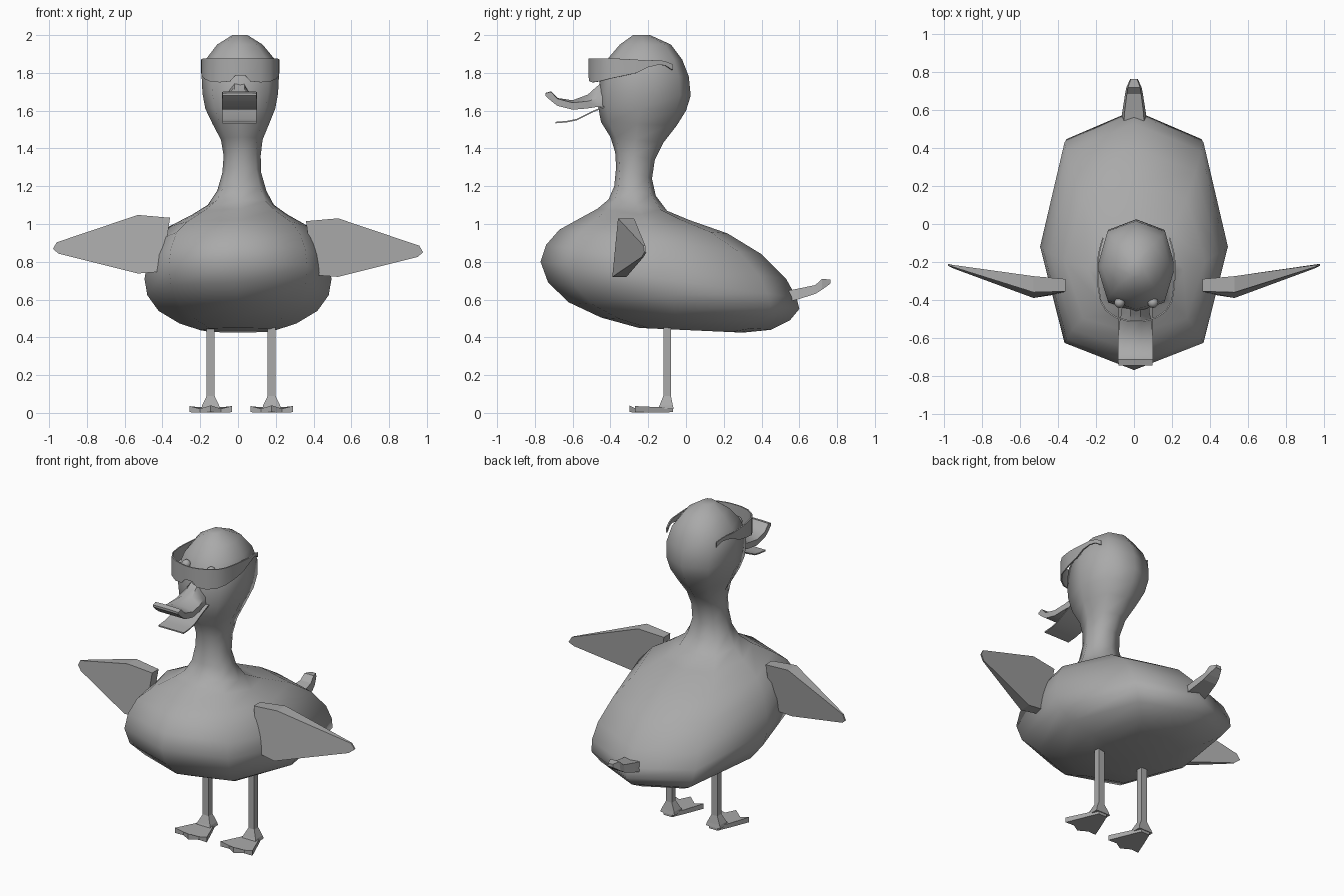
import bpy, bmesh, math
from mathutils import Vector

grey = bpy.data.materials.new("plain grey")
grey.diffuse_color = (0.4, 0.4, 0.4, 1)


def loft(name, rings, smooth_angle=None):
    """Skin closed rings of equal point count and cap both ends."""
    bm = bmesh.new()
    vs = [[bm.verts.new(p) for p in r] for r in rings]
    n = len(vs[0])
    for a, b in zip(vs, vs[1:]):
        for i in range(n):
            j = (i + 1) % n
            bm.faces.new((a[i], a[j], b[j], b[i]))
    bm.faces.new(vs[0][::-1])
    bm.faces.new(vs[-1])
    bmesh.ops.recalc_face_normals(bm, faces=bm.faces)
    me = bpy.data.meshes.new(name)
    bm.to_mesh(me)
    bm.free()
    me.materials.append(grey)
    ob = bpy.data.objects.new(name, me)
    bpy.context.collection.objects.link(ob)
    if smooth_angle:
        bpy.ops.object.select_all(action='DESELECT')
        ob.select_set(True)
        bpy.context.view_layer.objects.active = ob
        bpy.ops.object.shade_smooth_by_angle(angle=math.radians(smooth_angle))
    return ob


# Body, neck and head: eight-sided tilted rings
# front y, front z, back y, back z, half width, centre x
body = [
    (-.25, .45, .30, .425, .20, 0), (-.45, .505, .45, .44, .31, 0),
    (-.62, .585, .55, .49, .42, 0), (-.73, .69, .60, .55, .48, 0),
    (-.77, .80, .585, .61, .495, 0), (-.74, .89, .53, .71, .48, 0),
    (-.67, .97, .40, .84, .44, 0), (-.58, 1.02, .22, .95, .37, .005),
    (-.47, 1.08, .02, 1.02, .25, .01), (-.41, 1.13, -.10, 1.07, .175, .015),
    (-.38, 1.20, -.16, 1.15, .13, .02), (-.37, 1.30, -.18, 1.24, .103, .02),
    (-.375, 1.38, -.165, 1.34, .098, .022), (-.40, 1.46, -.12, 1.43, .11, .02),
    (-.45, 1.54, -.05, 1.52, .15, .015), (-.465, 1.62, 0, 1.60, .185, .012),
    (-.465, 1.70, .025, 1.68, .20, .012), (-.45, 1.80, .015, 1.78, .205, .012),
    (-.41, 1.88, -.02, 1.87, .18, .012), (-.35, 1.95, -.08, 1.95, .12, .01),
    (-.28, 2.0, -.19, 2.0, .04, .01)]
unit = [(0, -1), (.74, -.78), (1, 0), (.74, .78),
        (0, 1), (-.74, .78), (-1, 0), (-.74, -.78)]
rings = []
for yf, zf, yb, zb, hw, cx in body:
    yc = yf + .48 * (yb - yf)
    ring = []
    for u, v in unit:
        y = yc + v * ((yc - yf) if v < 0 else (yb - yc))
        ring.append((cx + u * hw, y, zf + (zb - zf) * (y - yf) / (yb - yf)))
    rings.append(ring)
loft("body_neck_head", rings, 75)

# Wings: tapered slabs, x, z, front y, back y
wing = [(.36, 1.015, -.355, -.29), (.53, 1.03, -.36, -.275), (.96, .885, -.225, -.215),
        (.98, .85, -.22, -.21), (.95, .825, -.235, -.225), (.53, .72, -.39, -.315),
        (.40, .73, -.37, -.31)]
for side, s, lift in (("left", 1, 0), ("right", -1, .018)):
    loft(side + "_wing", [[(s * p[0], p[k], p[1] + lift) for p in wing] for k in (2, 3)])

# Legs with flared ankles and webbed feet
foot = [(-.03, -.07, .035), (-.06, -.14, .03), (-.113, -.27, .036), (-.055, -.265, .022),
        (0, -.30, .04), (.055, -.265, .022), (.113, -.27, .036), (.06, -.14, .03),
        (.03, -.07, .035)]
for side, cx in (("left", .178), ("right", -.145)):
    leg = [(.02, .05, -.15, -.065), (.04, .045, -.14, -.07), (.09, .021, -.12, -.08),
           (.46, .021, -.12, -.08)]
    loft(side + "_leg", [[(cx - w, y0, z), (cx + w, y0, z), (cx + w, y1, z), (cx - w, y1, z)]
                         for z, w, y0, y1 in leg])
    loft(side + "_foot", [[(cx + x, y, z * k) for x, y, z in foot] for k in (.1, 1)])

# Tail: y, bottom z, top z, half width
tail = [(.50, .58, .64, .07), (.59, .60, .657, .062), (.685, .63, .677, .047),
        (.72, .652, .71, .04), (.765, .685, .705, .02)]
loft("tail", [[(-w, y, a), (w, y, a), (w * .8, y, b), (-w * .8, y, b)] for y, a, b, w in tail])

# Upper bill: y, bottom z, edge z, ridge z, half width
bill = [(-.42, 1.62, 1.67, 1.76, .07), (-.47, 1.62, 1.665, 1.73, .075),
        (-.52, 1.612, 1.65, 1.685, .085), (-.60, 1.605, 1.642, 1.655, .092),
        (-.68, 1.625, 1.663, 1.667, .092), (-.715, 1.652, 1.70, 1.702, .092),
        (-.745, 1.68, 1.692, 1.694, .09)]
loft("upper_bill", [[(.008 - w, y, a), (.008 + w, y, a), (.008 + w, y, b), (.008 + w * .35, y, c),
                     (.008 - w * .35, y, c), (.008 - w, y, b)] for y, a, b, c, w in bill], 35)

# Lower bill: thin bent plate
jaw = [(-.42, 1.622), (-.50, 1.588), (-.58, 1.548), (-.63, 1.538), (-.69, 1.533)]
loft("lower_bill", [[(.008 + x, y, z + t) for x, t in
                     ((-.09, 0), (.09, 0), (.09, .008), (-.09, .008))] for y, z in jaw], 35)

# Wraparound glasses: half x, y, bottom z, top z, with nose notch and ear hooks
band = [(.025, -.517, 1.787, 1.875), (.055, -.512, 1.755, 1.876), (.11, -.495, 1.75, 1.877),
        (.16, -.46, 1.755, 1.877), (.19, -.41, 1.768, 1.877), (.204, -.33, 1.785, 1.874),
        (.207, -.26, 1.80, 1.87), (.207, -.20, 1.83, 1.866), (.20, -.15, 1.842, 1.868),
        (.19, -.11, 1.84, 1.862), (.178, -.07, 1.815, 1.845)]
path = [(-p[0],) + p[1:] for p in band[::-1]] + band
rings = []
for x, y, a, b in path:
    inward = (Vector((0, -.25)) - Vector((x, y))).normalized() * .008
    xi, yi = x + inward.x, y + inward.y
    cx = .012
    rings.append([(cx + x, y, a), (cx + x, y, b), (cx + xi, yi, b), (cx + xi, yi, a)])
loft("glasses", rings, 40)

# Eyes behind the glasses
for side, cx in (("left", .10), ("right", -.076)):
    bpy.ops.mesh.primitive_uv_sphere_add(segments=12, ring_count=8, radius=.028,
                                         location=(cx, -.415, 1.83))
    eye = bpy.context.object
    eye.name = side + "_eye"
    eye.data.materials.append(grey)
    bpy.ops.object.shade_smooth()
